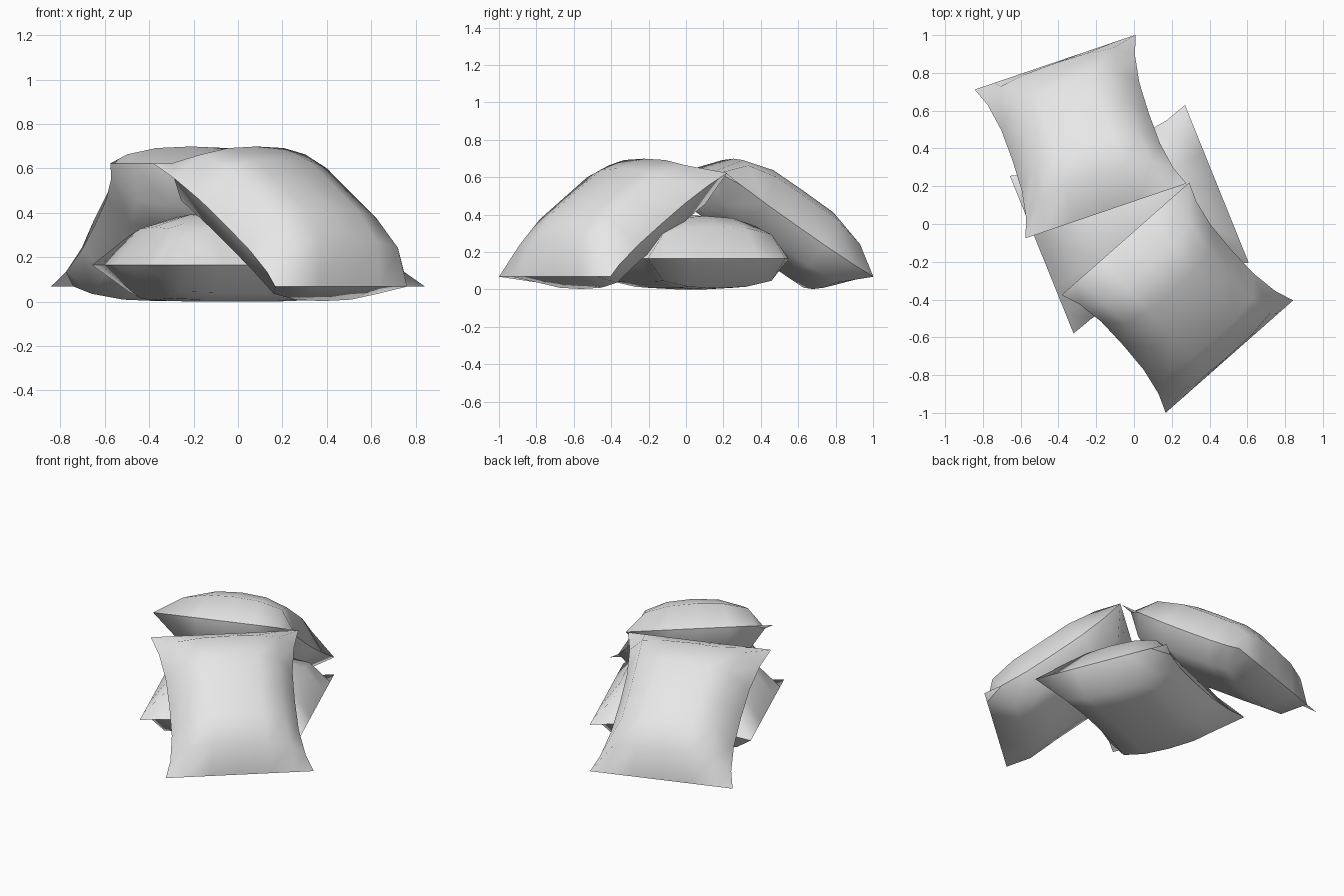
import bpy, bmesh
from math import radians
from mathutils import Matrix, Vector

cube = bpy.data.objects.get("Cube")
if cube:
    bpy.data.objects.remove(cube, do_unlink=True)

# Plain fabric colour
fabric = bpy.data.materials.new("light_grey_fabric")
fabric.use_nodes = True
GREY = (0.8, 0.8, 0.8, 1)
fabric.diffuse_color = GREY
fabric.node_tree.nodes["Principled BSDF"].inputs["Base Color"].default_value = GREY

HALF_WIDTH, HALF_LENGTH, PINCH = 0.45, 0.5, 0.068
SEGMENTS = 6


def toward_seam(value):
    """Crowd the grid lines toward the seam."""
    return value * (1.25 - 0.25 * value ** 2)


def cushion_point(u, v, side):
    """Place a unit-square point on the plump top or the flatter underside."""
    s, t = toward_seam(u), toward_seam(v)
    across = 1 - 0.3 * s ** 2 - 0.7 * s ** 8
    if side > 0:
        z = 0.23 * across * (1 - abs(t) ** 5)
    else:
        z = -0.165 * across * (1 - t ** 12)
    x = s * (HALF_WIDTH - PINCH * (1 - abs(t) ** 3))
    return Vector((x, t * HALF_LENGTH, z))


def make_cushion(name, centre, turn, tilt):
    bm = bmesh.new()
    # Two puffed sheets that meet along the seam
    for side in (1, -1):
        sheet = bmesh.ops.create_grid(bm, x_segments=SEGMENTS, y_segments=SEGMENTS, size=1)
        for vert in sheet["verts"]:
            vert.co = cushion_point(vert.co.x, vert.co.y, side)
    seam = [v for v in bm.verts if v.is_boundary]
    bmesh.ops.remove_doubles(bm, verts=seam, dist=0.0005)
    bmesh.ops.recalc_face_normals(bm, faces=bm.faces)
    # Smooth fabric with a crisp seam
    for face in bm.faces:
        face.smooth = True
    for edge in bm.edges:
        if all(abs(v.co.z) < 0.0001 for v in edge.verts):
            edge.smooth = False
    mesh = bpy.data.meshes.new(name)
    bm.to_mesh(mesh)
    bm.free()
    mesh.materials.append(fabric)
    cushion = bpy.data.objects.new(name, mesh)
    cushion.matrix_world = (Matrix.Translation(centre)
                            @ Matrix.Rotation(radians(turn), 4, "Z")
                            @ Matrix.Rotation(radians(tilt), 4, "X"))
    bpy.context.collection.objects.link(cushion)


# One cushion lies flat, two lean on it from front and back
make_cushion("flat_cushion", (-0.025, 0.025, 0.165), -68, 0)
make_cushion("front_leaning_cushion", (0.23, -0.39, 0.345), 41.4, 33.7)
make_cushion("back_leaning_cushion", (-0.283, 0.463, 0.345), 198.8, 33.7)
